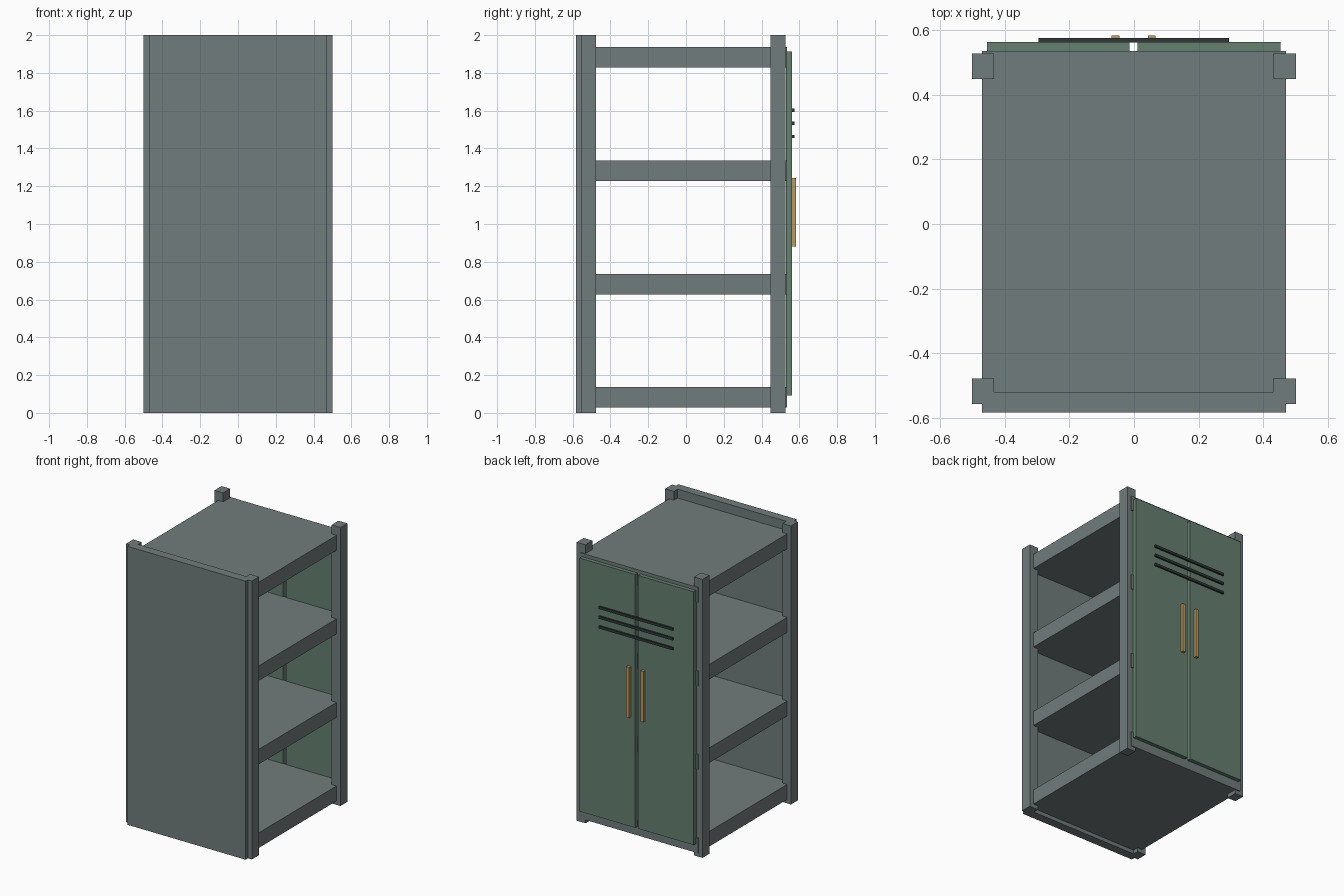
import bpy

if "Cube" in bpy.data.objects:
    bpy.data.objects.remove(bpy.data.objects["Cube"])


def material(name, rgb):
    m = bpy.data.materials.new(name)
    m.diffuse_color = (*rgb, 1)
    m.use_nodes = True
    m.node_tree.nodes["Principled BSDF"].inputs["Base Color"].default_value = m.diffuse_color
    return m


GREY = material("grey_paint", (0.165, 0.20, 0.20))
GREEN = material("green_paint", (0.13, 0.215, 0.16))
BRASS = material("brass", (0.52, 0.32, 0.11))
DARK = material("dark_metal", (0.03, 0.037, 0.037))


def box(name, x, y, z, mat):
    """Box from (min, max) ranges on each axis."""
    r = (x, y, z)
    bpy.ops.mesh.primitive_cube_add(size=1, location=[(a + b) / 2 for a, b in r])
    ob = bpy.context.object
    ob.name = name
    ob.scale = [b - a for a, b in r]
    bpy.ops.object.transform_apply(location=False, rotation=False, scale=True)
    ob.data.materials.append(mat)
    return ob


# Full-height closed panel
box("panel", (-0.47, 0.469), (-0.583, -0.519), (0, 2), GREY)

# Corner posts
for side, x in (("left", (-0.5, -0.432)), ("right", (0.43, 0.5))):
    box("front_post_" + side, x, (-0.556, -0.477), (0, 2), GREY)
    box("back_post_" + side, x, (0.448, 0.527), (0, 2), GREY)

# Shelves, including base and top
for i in range(4):
    z = 0.028 + 0.6 * i
    box(f"shelf_{i + 1}", (-0.47, 0.469), (-0.535, 0.534), (z, z + 0.108), GREY)

# Double doors with a narrow gap
box("door_left", (-0.454, -0.014), (0.529, 0.562), (0.093, 1.912), GREEN)
box("door_right", (0.011, 0.453), (0.529, 0.562), (0.093, 1.912), GREEN)

# Door handles
for side, x in (("left", (-0.069, -0.045)), ("right", (0.043, 0.067))):
    box("handle_" + side, x, (0.559, 0.583), (0.88, 1.243), BRASS)

# Vent bars across both doors
for i in range(3):
    z = 1.463 + 0.07 * i
    box(f"vent_bar_{i + 1}", (-0.295, 0.293), (0.56, 0.574), (z - 0.009, z + 0.009), DARK)
